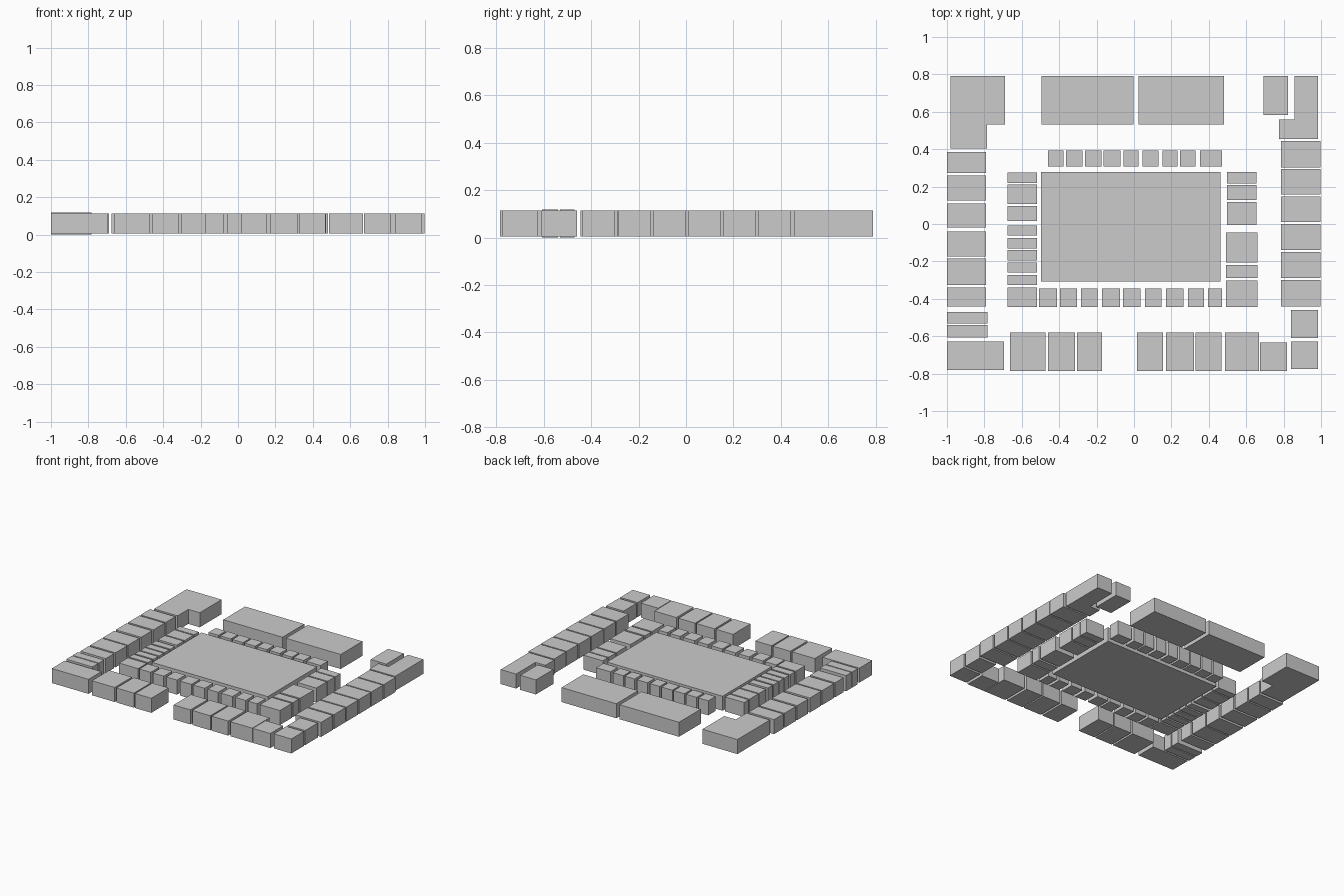
import bpy, bmesh

Z0, Z1 = 0.005, 0.114


def prism(name, outline, z0=Z0, z1=Z1):
    """Extrude a flat counter-clockwise outline into a solid block."""
    bm = bmesh.new()
    face = bm.faces.new([bm.verts.new((x, y, z0)) for x, y in outline])
    ext = bmesh.ops.extrude_face_region(bm, geom=[face])
    for v in ext["geom"]:
        if isinstance(v, bmesh.types.BMVert):
            v.co.z = z1
    bmesh.ops.recalc_face_normals(bm, faces=bm.faces)
    mesh = bpy.data.meshes.new(name)
    bm.to_mesh(mesh)
    bm.free()
    obj = bpy.data.objects.new(name, mesh)
    bpy.context.collection.objects.link(obj)


def block(name, x0, x1, y0, y1, z0=Z0, z1=Z1):
    prism(name, [(x0, y0), (x1, y0), (x1, y1), (x0, y1)], z0, z1)


def row(name, spans, y0, y1):
    for i, (a, b) in enumerate(spans, 1):
        block(f"{name}_{i}", a, b, y0, y1)


def column(name, spans, x0, x1, z0=Z0, z1=Z1):
    for i, (a, b) in enumerate(spans, 1):
        block(f"{name}_{i}", x0, x1, a, b, z0, z1)


# Central slab
block("central_slab", -0.497, 0.463, -0.308, 0.277)

# Inner ring of small blocks
row("inner_back_block",
    [(-0.46, -0.377), (-0.363, -0.275), (-0.262, -0.173), (-0.162, -0.072),
     (-0.057, 0.025), (0.045, 0.132), (0.152, 0.233), (0.245, 0.33),
     (0.353, 0.47)], 0.307, 0.393)
row("inner_front_block",
    [(-0.508, -0.413), (-0.396, -0.305), (-0.284, -0.195), (-0.171, -0.075),
     (-0.06, 0.035), (0.06, 0.147), (0.17, 0.265), (0.29, 0.375),
     (0.396, 0.47)], -0.445, -0.345)
column("inner_left_block",
       [(0.22, 0.275), (0.107, 0.21), (0.015, 0.097), (-0.062, -0.008),
        (-0.13, -0.075), (-0.195, -0.14), (-0.26, -0.206), (-0.327, -0.273),
        (-0.445, -0.34)], -0.675, -0.518)
column("inner_right_block",
       [(0.217, 0.277), (0.128, 0.208), (-0.006, 0.117)], 0.497, 0.655)
column("inner_right_front_block",
       [(-0.205, -0.045), (-0.29, -0.22), (-0.445, -0.302)], 0.493, 0.659)

# Outer left side
column("outer_left_block",
       [(0.272, 0.385), (0.126, 0.26), (-0.02, 0.11), (-0.175, -0.04),
        (-0.325, -0.185), (-0.44, -0.34)], -1.0, -0.79)
column("outer_left_narrow_block",
       [(-0.532, -0.47), (-0.608, -0.54)], -1.0, -0.783, 0.0, 0.118)
block("front_left_corner", -1.0, -0.695, -0.78, -0.627)

# Outer right side
column("outer_right_block",
       [(0.303, 0.443), (0.157, 0.293), (0.01, 0.148), (-0.14, 0.0),
        (-0.288, -0.15), (-0.44, -0.3)], 0.785, 0.998)
column("front_right_corner", [(-0.61, -0.46), (-0.775, -0.627)], 0.84, 0.985)

# Outer front row
row("outer_front_block",
    [(-0.663, -0.474), (-0.46, -0.315), (-0.305, -0.17), (0.015, 0.155),
     (0.17, 0.32), (0.33, 0.468), (0.486, 0.668)], -0.785, -0.58)
block("front_right_low_block", 0.673, 0.818, -0.785, -0.633)

# Outer back row and L-shaped corners
row("outer_back_slab", [(-0.495, -0.003), (0.025, 0.48)], 0.532, 0.79)
block("back_right_block", 0.693, 0.823, 0.583, 0.79)
prism("back_left_corner",
      [(-0.98, 0.405), (-0.785, 0.405), (-0.785, 0.532), (-0.69, 0.532),
       (-0.69, 0.79), (-0.98, 0.79)])
prism("back_right_corner",
      [(0.775, 0.455), (0.985, 0.455), (0.985, 0.79), (0.858, 0.79),
       (0.858, 0.56), (0.775, 0.56)])
